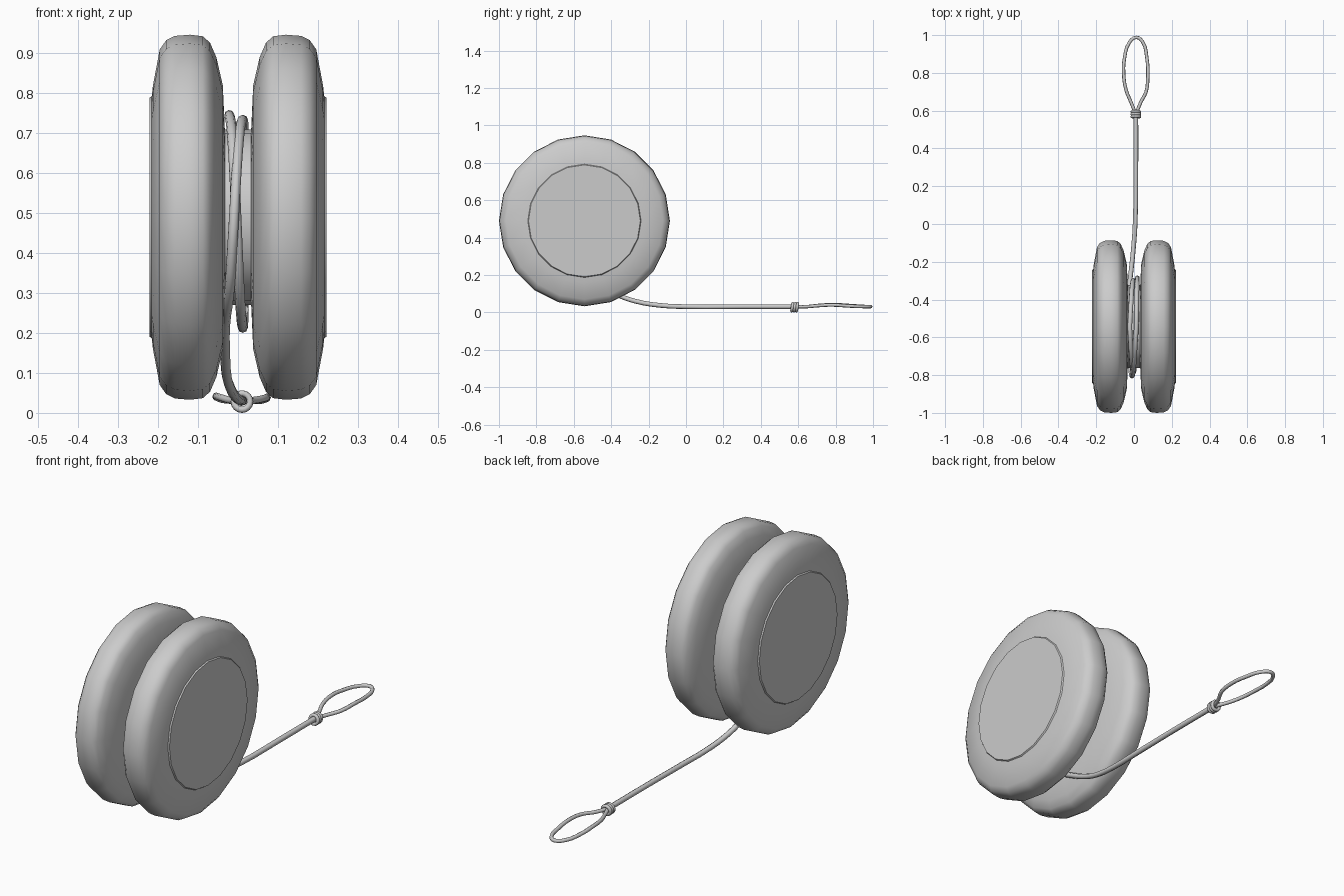
import bpy, bmesh, math
from mathutils import Matrix, Vector

if "Cube" in bpy.data.objects:
    bpy.data.objects.remove(bpy.data.objects["Cube"])

CY, CZ = -0.543, 0.49      # axle position
SIDES = 20


def smooth(ob, angle=40):
    bpy.ops.object.select_all(action='DESELECT')
    ob.select_set(True)
    bpy.context.view_layer.objects.active = ob
    bpy.ops.object.shade_smooth_by_angle(angle=math.radians(angle))


def lathe(name, profile, side=1):
    """Spin (x, radius) points around the axle; ends with radius 0 close the part."""
    bm = bmesh.new()
    rings = []
    for x, r in profile:
        if r == 0:
            rings.append([bm.verts.new((side * x, CY, CZ))] * SIDES)
        else:
            rings.append([bm.verts.new((side * x,
                                        CY + r * math.sin(2 * math.pi * i / SIDES),
                                        CZ + r * math.cos(2 * math.pi * i / SIDES)))
                          for i in range(SIDES)])
    for a, b in zip(rings, rings[1:]):
        for i in range(SIDES):
            j = (i + 1) % SIDES
            bm.faces.new(dict.fromkeys((a[i], a[j], b[j], b[i])))
    bmesh.ops.recalc_face_normals(bm, faces=bm.faces)
    me = bpy.data.meshes.new(name)
    bm.to_mesh(me)
    bm.free()
    ob = bpy.data.objects.new(name, me)
    bpy.context.collection.objects.link(ob)
    smooth(ob)
    return ob


def cord(name, points, radius, cyclic=False, res=3):
    """Round string running through the points, turned into a mesh."""
    cu = bpy.data.curves.new(name, 'CURVE')
    cu.dimensions = '3D'
    cu.bevel_depth = radius
    cu.bevel_resolution = 2
    cu.resolution_u = res
    cu.use_fill_caps = True
    sp = cu.splines.new('BEZIER')
    sp.bezier_points.add(len(points) - 1)
    for bp, p in zip(sp.bezier_points, points):
        bp.co = p
        bp.handle_left_type = bp.handle_right_type = 'AUTO'
    sp.use_cyclic_u = cyclic
    ob = bpy.data.objects.new(name, cu)
    bpy.context.collection.objects.link(ob)
    bpy.ops.object.select_all(action='DESELECT')
    ob.select_set(True)
    bpy.context.view_layer.objects.active = ob
    bpy.ops.object.convert(target='MESH')
    ob = bpy.context.object
    smooth(ob, 60)
    return ob


# Two rounded halves with a raised flat cap on the outside
half = [(0.03, 0), (0.033, 0.22), (0.038, 0.33), (0.054, 0.40), (0.070, 0.437),
        (0.088, 0.453), (0.12, 0.457), (0.158, 0.454), (0.180, 0.443),
        (0.196, 0.420), (0.213, 0.33), (0.216, 0.303), (0.222, 0.299), (0.222, 0)]
for label, s in (("left", -1), ("right", 1)):
    lathe(label + "_half", half, s)

# Axle hub between the halves
lathe("axle_hub", [(-0.034, 0), (-0.034, 0.22), (0.034, 0.22), (0.034, 0)])

# String wound around the hub: (turns, x, radius), turning from top over the front
keys = [(-0.5, 0.015, 0.232), (0, -0.022, 0.256), (0.25, -0.004, 0.244),
        (0.5, 0.012, 0.277), (0.75, 0.018, 0.258), (1.0, 0.012, 0.244),
        (1.25, -0.010, 0.262), (1.44, -0.028, 0.265)]
path = []
for (t0, x0, r0), (t1, x1, r1) in zip(keys, keys[1:]):
    n = max(2, round((t1 - t0) * 16))
    for i in range(n):
        f = i / n
        a = 2 * math.pi * (t0 + (t1 - t0) * f)
        r = r0 + (r1 - r0) * f
        path.append((x0 + (x1 - x0) * f, CY - r * math.sin(a), CZ + r * math.cos(a)))

# Tail leaves the winding and lies straight back to the knot
path += [(-0.032, -0.60, 0.222), (-0.032, -0.47, 0.145), (-0.028, -0.36, 0.091),
         (-0.018, -0.27, 0.060), (-0.004, -0.14, 0.038), (0.006, 0.0, 0.031),
         (0.01, 0.3, 0.031), (0.01, 0.585, 0.031)]
cord("wound_string", path, 0.0125)

# Finger loop
loop = [(0.008, 0.585, 0.031), (-0.016, 0.645, 0.031), (-0.042, 0.71, 0.038),
        (-0.055, 0.80, 0.042), (-0.050, 0.88, 0.037), (-0.025, 0.96, 0.032),
        (0.012, 0.988, 0.031), (0.045, 0.965, 0.031), (0.068, 0.88, 0.034),
        (0.073, 0.78, 0.040), (0.064, 0.70, 0.036), (0.036, 0.645, 0.031),
        (0.012, 0.585, 0.031)]
cord("finger_loop", loop, 0.009)

# Knot made of small wraps around the string
for k in range(3):
    y = 0.568 + k * 0.013
    ring = [(0.01 + 0.0205 * math.cos(i * math.pi / 4), y + 0.003 * math.sin(i * math.pi / 4),
             0.0285 + 0.0205 * math.sin(i * math.pi / 4)) for i in range(8)]
    cord("knot_wrap_%d" % (k + 1), ring, 0.008, True, 2)
